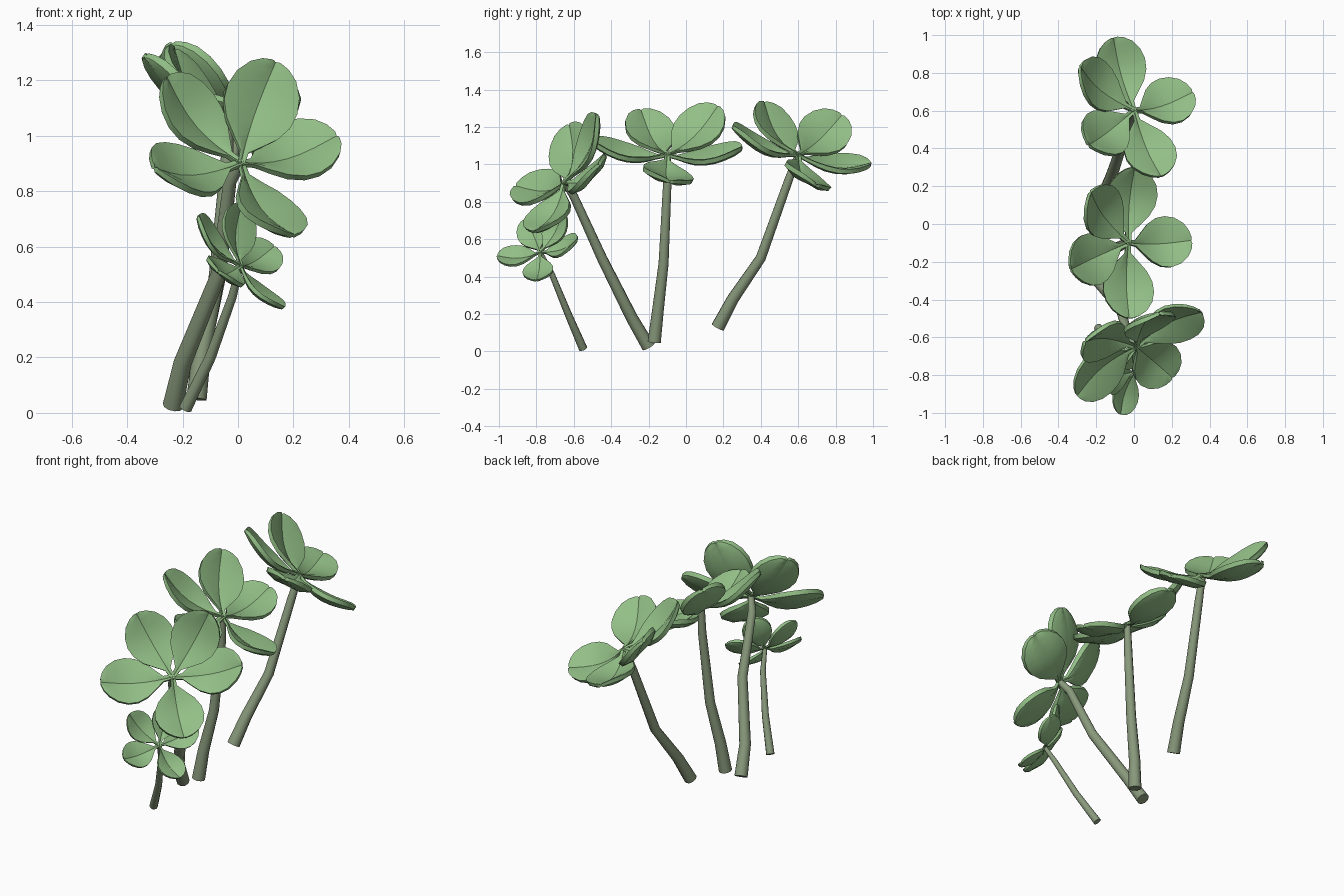
import bpy, bmesh, math
from mathutils import Vector as V

if "Cube" in bpy.data.objects:
    bpy.data.objects.remove(bpy.data.objects["Cube"])


def material(name, col):
    m = bpy.data.materials.new(name)
    m.diffuse_color = (*col, 1)
    m.use_nodes = True
    m.node_tree.nodes["Principled BSDF"].inputs["Base Color"].default_value = m.diffuse_color
    return m


LEAF = material("leaf green", (0.29, 0.52, 0.24))
STEM = material("stem grey green", (0.25, 0.32, 0.20))


def loft(name, rings, mat, sharp_cols=()):
    """Join rings of points into a closed skin; chosen columns become creases."""
    bm = bmesh.new()
    rows = [[bm.verts.new(p) for p in r] for r in rings]
    n = len(rows[0])
    for a, b in zip(rows, rows[1:]):
        for i in range(n):
            j = (i + 1) % n
            bm.faces.new((a[i], a[j], b[j], b[i])).smooth = True
        for c in sharp_cols:
            bm.edges.get((a[c], b[c])).smooth = False
    for cap in (rows[0], rows[-1]):
        for e in bm.faces.new(cap).edges:
            e.smooth = False
    bmesh.ops.recalc_face_normals(bm, faces=bm.faces)
    me = bpy.data.meshes.new(name)
    bm.to_mesh(me)
    bm.free()
    me.materials.append(mat)
    bpy.context.collection.objects.link(bpy.data.objects.new(name, me))


# leaf outline: (position along the leaf, half width factor)
OUTLINE = [(0, .09), (.13, .12), (.24, .42), (.36, .74), (.5, .95), (.64, 1),
           (.78, .9), (.9, .66), (.97, .38), (1, .14)]
ACROSS = [-1, -.55, 0, .55, 1]
PUFF = [.012, .017, .005, .017, .012]


def leaf(name, base, offset, axis, k):
    """Padded obovate leaf with a midrib groove, bowed upwards to its tip."""
    d = offset.normalized()
    n = (axis - d * axis.dot(d)).normalized()
    side = d.cross(n) * .14 * k
    rings = []
    for u, w in OUTLINE:
        mid = base + offset * u - n * (.05 * k * math.sin(math.pi * u))
        thick = k * (.55 + .45 * min(1, w * 1.5))
        top, low = [], []
        for v, p in zip(ACROSS, PUFF):
            fold = .03 * k * w * abs(v) ** 1.5
            top.append(mid + side * (v * w) + n * (fold + p * thick))
            low.append(mid + side * (v * w * .97) + n * (fold - p * thick * 1.2))
        rings.append(top + low[::-1])
    loft(name, rings, LEAF, (0, 2, 4, 5, 7, 9))


def stem(name, pts, r0, r1, sides=10):
    """Bent tapering tube."""
    rings, last = [], len(pts) - 1
    for i, p in enumerate(pts):
        t = (pts[min(i + 1, last)] - pts[max(i - 1, 0)]).normalized()
        a = t.cross(V((0, 1, 0))).normalized()
        b = t.cross(a)
        r = r0 + (r1 - r0) * i / last
        angles = [2 * math.pi * s / sides for s in range(sides)]
        rings.append([p + (a * math.cos(q) + b * math.sin(q)) * r for q in angles])
    loft(name, rings, STEM)


# leaf fan shared by every plant: (angle, reach, rise along the axis, sideways twist)
FAN = [(-1, .40, .05, .32), (49, .41, .105, 0), (110, .41, .03, -.15),
       (175, .40, .06, -.32), (272, .355, .065, .28)]


def plant(name, centre, axis, turn, k, path):
    c, n = V(centre), V(axis).normalized()
    u = V((0, 0, 1)).cross(n).normalized()
    v = n.cross(u)
    stem(name + "_stem", [V(p) for p in path] + [c - n * .01 * k],
         .037 * k ** .9, .019 * k ** .9)
    for i, (ang, reach, rise, twist) in enumerate(FAN):
        q = math.radians(ang + turn)
        # twist follows the unturned fan, so it rotates with the plant
        out = u * math.cos(q) + v * math.sin(q)
        around = v * math.cos(q) - u * math.sin(q)
        leaf(f"{name}_leaf_{i + 1}", c, (out * reach + n * rise) * k,
             n + around * twist, k)


plant("front_plant", (.01, -.65, .90), (.40, -.75, .51), 13, 1,
      [(-.235, -.20, .025), (-.20, -.29, .18), (-.07, -.45, .5), (-.03, -.6, .83)])
plant("middle_plant", (-.03, -.10, 1.05), (.55, 0, .83), 0, 1,
      [(-.15, -.17, .05), (-.13, -.15, .22), (-.08, -.12, .47), (-.04, -.1, .9)])
plant("rear_plant", (0, .60, 1.05), (.55, .40, .85), -19, 1,
      [(-.15, .17, .13), (-.12, .25, .28), (-.07, .4, .5), (-.02, .55, .92)])
plant("small_plant", (.01, -.78, .53), (.70, -.45, .52), 16, .6,
      [(-.19, -.55, .015), (-.10, -.63, .2), (-.02, -.72, .42)])
